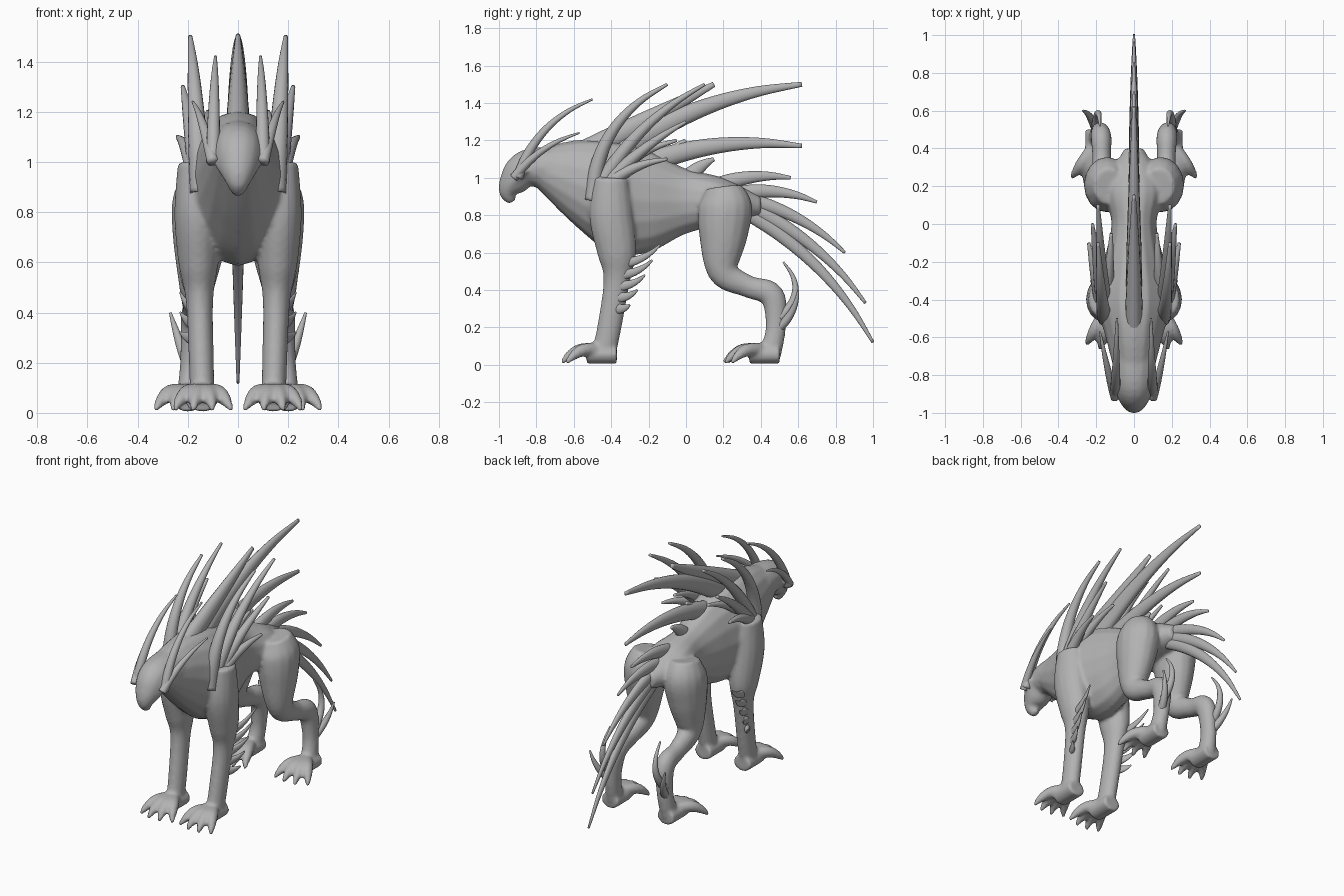
import bpy
import bmesh
import math
from mathutils import Vector

default_cube = bpy.data.objects.get("Cube")
if default_cube:
    bpy.data.objects.remove(default_cube, do_unlink=True)

# One matte grey for the whole creature
shade = (.45, .45, .45, 1)
grey = bpy.data.materials.new("stone_grey")
grey.use_nodes = True
grey.diffuse_color = shade
grey.node_tree.nodes["Principled BSDF"].inputs["Base Color"].default_value = shade


def smooth_path(points, steps=6):
    """Catmull-Rom curve through points of any dimension."""
    result = []
    last = len(points) - 1
    for index in range(last):
        before, start, end, after = (
            points[min(max(neighbour, 0), last)] for neighbour in range(index - 1, index + 3))
        for step in range(steps):
            t = step / steps
            result.append([
                q + t / 2 * (r - p + t * (2 * p - 5 * q + 4 * r - s + t * (3 * (q - r) + s - p)))
                for p, q, r, s in zip(before, start, end, after)])
    result.append(points[-1])
    return result


def loft(mesh, points, upright=False, sides=16):
    """Sweep ellipses along points of x, y, z, side radius and depth radius."""
    path = smooth_path(points)
    centres = [Vector(point[:3]) for point in path]
    rings = []
    for index, centre in enumerate(centres):
        side, depth = Vector((1, 0, 0)), Vector((0, 0, 1))
        if not upright:
            ahead = centres[min(index + 1, len(centres) - 1)]
            behind = centres[max(index - 1, 0)]
            tangent = (ahead - behind).normalized()
            side = (side - tangent * side.dot(tangent)).normalized()
            depth = tangent.cross(side)
        side_radius, depth_radius = path[index][3:]
        ring = []
        for corner in range(sides):
            angle = math.tau * corner / sides
            offset = side * math.cos(angle) * side_radius + depth * math.sin(angle) * depth_radius
            ring.append(mesh.verts.new(centre + offset))
        rings.append(ring)
    for lower, upper in zip(rings, rings[1:]):
        for corner in range(sides):
            following = (corner + 1) % sides
            mesh.faces.new((lower[corner], lower[following], upper[following], upper[corner]))
    mesh.faces.new(rings[0])
    mesh.faces.new(rings[-1])


def loft_pair(mesh, points):
    loft(mesh, points)
    loft(mesh, [(-point[0], *point[1:]) for point in points])


def spine(mesh, start, tip, bow, radius, flatten=1, pair=True):
    """Tapered horn whose middle bows away from the straight line, in side view."""
    start, tip = Vector(start), Vector(tip)
    chord = tip - start
    sideways = Vector((0, -chord.z, chord.y)) * bow
    points = []
    for step in range(6):
        t = step / 5
        centre = start + chord * t + sideways * 4 * t * (1 - t)
        thickness = radius * (1 - .8 * t ** 1.5)
        points.append((*centre, thickness * flatten, thickness))
    if pair:
        loft_pair(mesh, points)
    else:
        loft(mesh, points)


def finish(mesh, name):
    bmesh.ops.recalc_face_normals(mesh, faces=mesh.faces)
    data = bpy.data.meshes.new(name)
    mesh.to_mesh(data)
    mesh.free()
    data.materials.append(grey)
    for polygon in data.polygons:
        polygon.use_smooth = True
    part = bpy.data.objects.new(name, data)
    bpy.context.collection.objects.link(part)
    return part


# Torso and neck: y, top, bottom, half width
body = bmesh.new()
torso = [(-.8, 1.15, .95, .1), (-.6, 1.2, .75, .15), (-.4, 1.2, .6, .2), (-.2, 1.15, .6, .16),
         (0, 1.05, .7, .12), (.2, 1, .75, .15), (.4, .9, .8, .05)]
loft(body, [(0, y, (top + bottom) / 2, width, (top - bottom) / 2)
            for y, top, bottom, width in torso], upright=True)

# Head: narrow snout widening to a domed skull
head = [(-.93, .87, .02), (-.95, .92, .05), (-.92, .98, .08), (-.85, 1.05, .1), (-.7, 1.05, .12)]
loft(body, [(0, y, z, radius, radius) for y, z, radius in head])
spine(body, (.1, -.86, 1.05), (.04, -.97, .92), 0, .025)


def limb(foot_x, lean, depth, rows):
    """Leg pair from rows of y, z and radius; lean draws the top inwards."""
    loft_pair(body, [(foot_x - lean * z, y, z, radius, radius * depth) for y, z, radius in rows])


def paw(x, y, yaw):
    """Rounded pad with a fan of four arched, clawed toes."""
    loft_pair(body, [(x, y + reach, .055, .06, .05) for reach in (.08, 0, -.08)])
    for toe in range(4):
        angle = yaw + (toe - 1.5) * .36
        across, forward = math.sin(angle) * .22, math.cos(angle) * .22
        loft_pair(body, [
            (x + across * reach, y - forward * reach, z, radius, radius)
            for reach, z, radius in ((0, .08, .035), (.5, .08, .035), (.8, .05, .025), (1, .01, .01))])


# Front legs: shoulder, elbow, wrist
limb(.14, -.03, 1.3, [(-.4, 1, .07), (-.4, .8, .09), (-.37, .6, .08), (-.37, .45, .055),
                      (-.41, .2, .05), (-.44, .06, .05)])
paw(.14, -.45, 0)

# Hind legs: hip, knee, hock, heel
limb(.2, .07, 1.2, [(.2, .95, .08), (.21, .85, .12), (.2, .7, .11), (.2, .5, .07),
                    (.33, .42, .05), (.46, .37, .055), (.48, .2, .045), (.45, .06, .05)])
paw(.2, .42, .1)

# Fuse head, torso and limbs into one skin
skin = finish(body, "body")
fuse = skin.modifiers.new("fuse", "REMESH")
fuse.mode = 'VOXEL'
fuse.voxel_size = .011
fuse.use_smooth_shade = True
relax = skin.modifiers.new("relax", "SMOOTH")
relax.iterations = 5

# Two pairs of horns sweeping back from the brow
horns = bmesh.new()
spine(horns, (.1, -.9, 1), (.09, -.5, 1.42), .12, .028)
spine(horns, (.1, -.92, 1), (.18, -.57, 1.24), .08, .024)
finish(horns, "head_horns")

# Mantle of long spines fanning from the shoulders
mantle = bmesh.new()
for tip, bow in (((.19, -.1, 1.5), .15), ((.19, .1, 1.5), .08), ((.22, 0, 1.3), .05),
                 ((.24, -.1, 1.1), .1), ((.12, -.05, 1.2), .1)):
    spine(mantle, (.15, -.5, .88), tip, bow, .042)
finish(mantle, "shoulder_spines")

# Crest of spines along the back, rooted at even steps down to the tail
crest = bmesh.new()
crest_tips = [(.15, 1.5), (.62, 1.5), (.62, 1.17), (0, 1.2), (.15, 1.1), (.56, 1),
              (.7, .87), (.85, .6), (.96, .33), (1, .12)]
for order, (y, z) in enumerate(crest_tips):
    root = (0, min(order * .15 - .6, .3), 1.1 - order * .03)
    spine(crest, root, (0, y, z), .07 if order else 0, max(.07 - order * .005, .04), .7, pair=False)
finish(crest, "back_and_tail_spines")

# Ragged frill behind the forelegs
frill = bmesh.new()
for order in range(5):
    z = .3 + order * .06
    spine(frill, (.18, -.37, z), (.23, order * .04 - .3, z + order * .02 + .02), -.1, .028, .6)
finish(frill, "foreleg_frill")

# Curved spurs on the hocks
spurs = bmesh.new()
spine(spurs, (.2, .5, .25), (.18, .52, .55), -.25, .025)
spine(spurs, (.2, .5, .2), (.27, .6, .4), -.1, .025)
finish(spurs, "hock_spurs")
